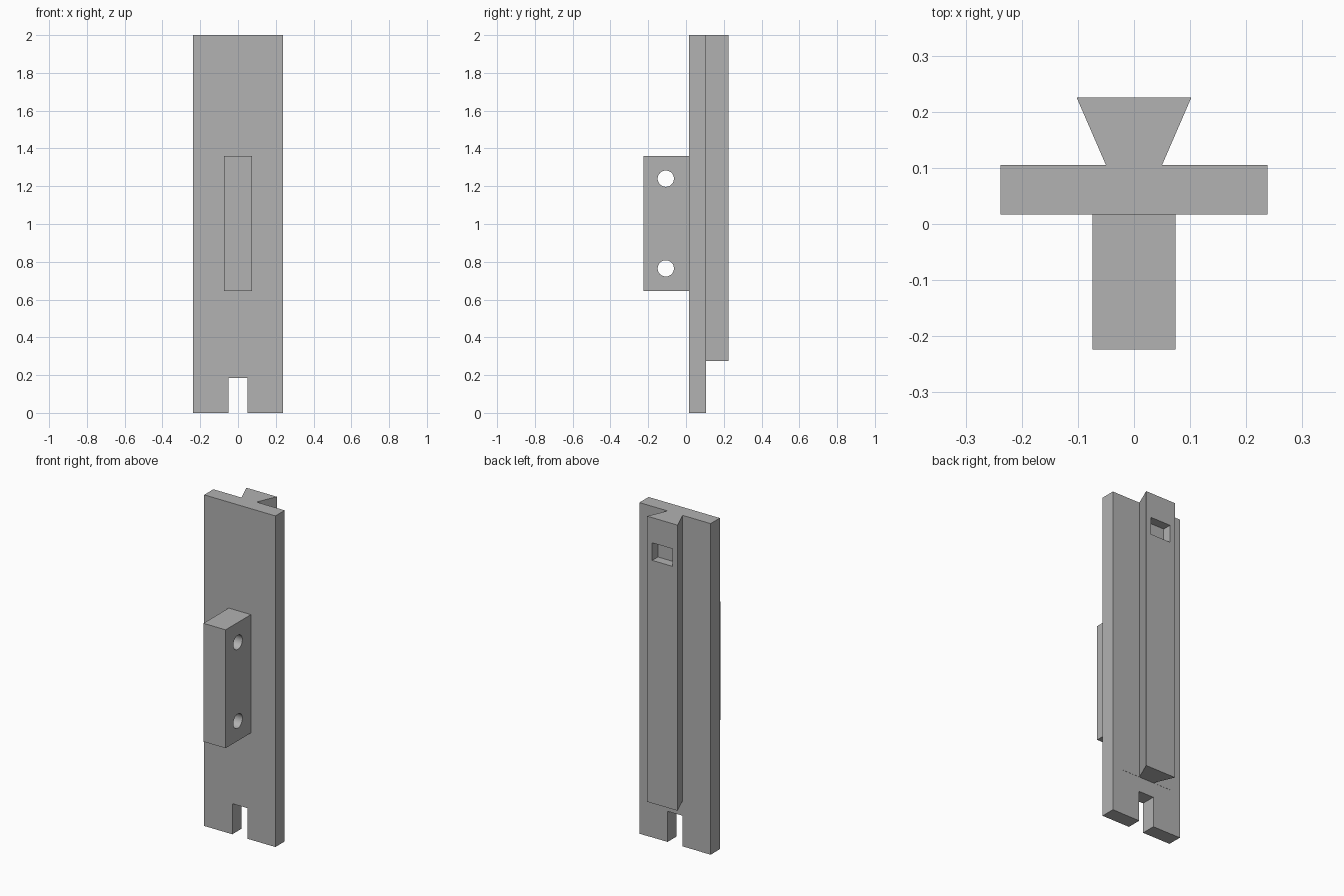
import bpy
import bmesh
from math import pi
from mathutils import Vector

cube = bpy.data.objects.get("Cube")
if cube:
    bpy.data.objects.remove(cube, do_unlink=True)

grey = bpy.data.materials.new("plain grey")
grey.use_nodes = True
colour = (0.445, 0.445, 0.445, 1)
grey.diffuse_color = colour
grey.node_tree.nodes["Principled BSDF"].inputs["Base Color"].default_value = colour


def prism(name, outline, sweep):
    """Solid made by sweeping a closed outline along a vector."""
    bm = bmesh.new()
    face = bm.faces.new([bm.verts.new(p) for p in outline])
    new = bmesh.ops.extrude_face_region(bm, geom=[face])["geom"]
    moved = [v for v in new if isinstance(v, bmesh.types.BMVert)]
    bmesh.ops.translate(bm, verts=moved, vec=Vector(sweep))
    bmesh.ops.recalc_face_normals(bm, faces=bm.faces)
    mesh = bpy.data.meshes.new(name)
    bm.to_mesh(mesh)
    bm.free()
    mesh.materials.append(grey)
    obj = bpy.data.objects.new(name, mesh)
    bpy.context.collection.objects.link(obj)
    return obj


def box(name, half_x, y0, y1, z0, z1):
    base = [(-half_x, y0, z0), (half_x, y0, z0), (half_x, y1, z0), (-half_x, y1, z0)]
    return prism(name, base, (0, 0, z1 - z0))


def cut(target, cutter):
    """Subtract the cutter from the target, then discard it."""
    cutter.hide_render = True
    mod = target.modifiers.new("cut", "BOOLEAN")
    mod.operation = "DIFFERENCE"
    mod.solver = "EXACT"
    mod.object = cutter
    bpy.context.view_layer.objects.active = target
    bpy.ops.object.modifier_apply(modifier=mod.name)
    bpy.data.objects.remove(cutter, do_unlink=True)


W, FRONT, BACK, TAIL = 0.238, 0.017, 0.105, 0.225
NOTCH, NOTCH_TOP, RAIL_BOTTOM = 0.05, 0.185, 0.275

# Back plate with an open notch at its foot
half = [(NOTCH, NOTCH_TOP), (NOTCH, 0), (W, 0), (W, 2)]
outline = half + [(-x, z) for x, z in reversed(half)]
plate = prism("back_plate", [(x, FRONT, z) for x, z in outline], (0, BACK - FRONT, 0))

# Very shallow relief below the rail
cut(plate, box("relief_cutter", 0.178, BACK - 0.001, BACK + 0.1, -0.1, RAIL_BOTTOM))

# Dovetail rail with a latch pocket
half = [(0.05, BACK), (0.102, TAIL)]
outline = half + [(-x, y) for x, y in reversed(half)]
rail = prism("dovetail_rail", [(x, y, RAIL_BOTTOM) for x, y in outline],
             (0, 0, 2 - RAIL_BOTTOM))
cut(rail, box("pocket_cutter", 0.068, TAIL - 0.054, TAIL + 0.1, 1.742, 1.848))

# Front mounting block with two cross holes
block = box("mounting_block", 0.074, -0.224, FRONT, 0.645, 1.36)
for z in (0.765, 1.24):
    bpy.ops.mesh.primitive_cylinder_add(vertices=48, radius=0.043, depth=0.4,
                                        location=(0, -0.107, z), rotation=(0, pi / 2, 0))
    drill = bpy.context.object
    drill.data.materials.append(grey)
    cut(block, drill)

# Smooth hole walls, crisp edges
bpy.ops.object.select_all(action="DESELECT")
block.select_set(True)
bpy.context.view_layer.objects.active = block
bpy.ops.object.shade_smooth_by_angle(angle=pi / 6)
